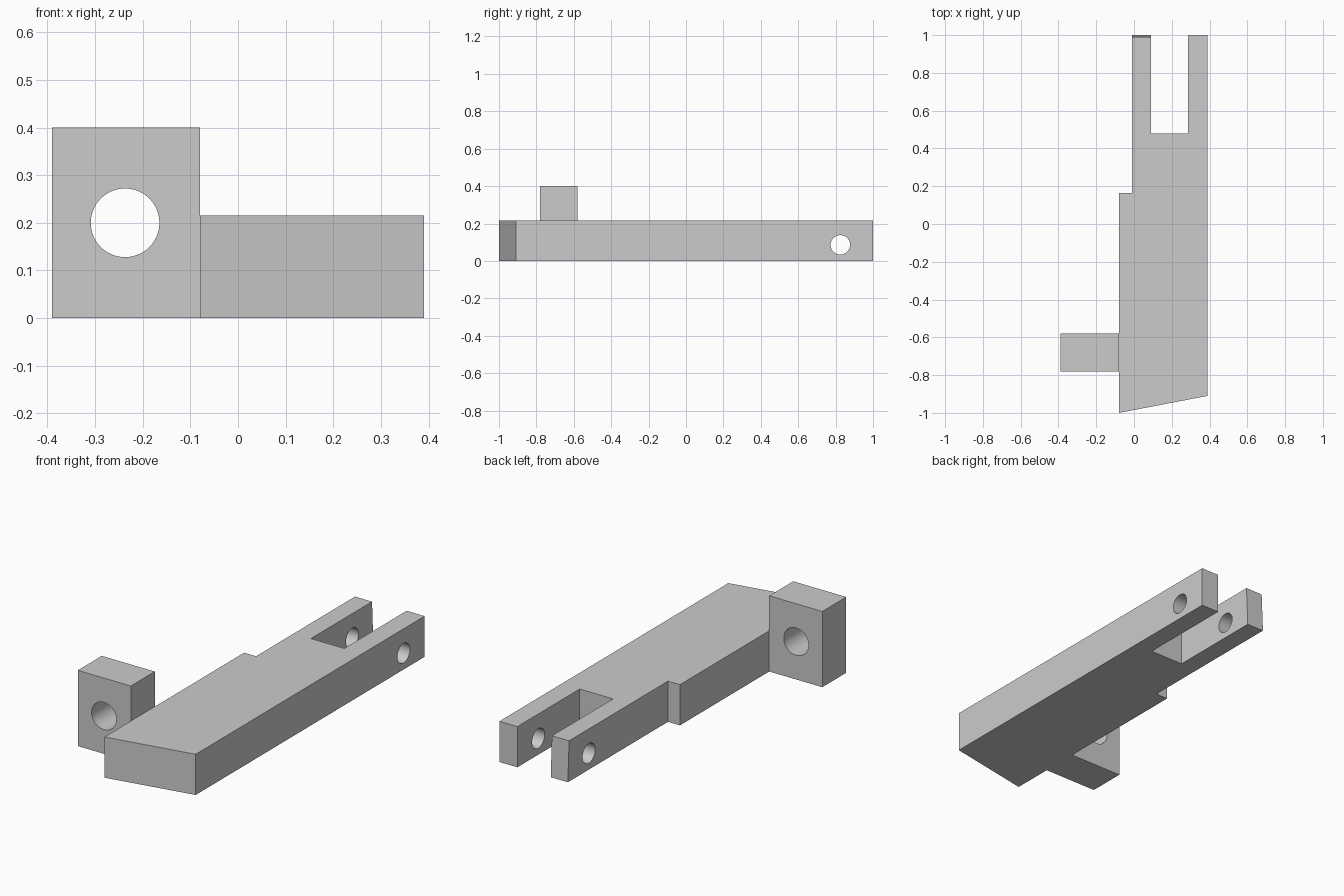
import bpy
import bmesh
import math

cube = bpy.data.objects.get("Cube")
if cube:
    bpy.data.objects.remove(cube)

grey = bpy.data.materials.new("plain_grey")
grey.use_nodes = True
colour = (0.6, 0.6, 0.6, 1)
grey.diffuse_color = colour
grey.node_tree.nodes["Principled BSDF"].inputs["Base Color"].default_value = colour


def prism(name, outline, height):
    """Extrude a plan outline up from the ground."""
    bm = bmesh.new()
    base = bm.faces.new([bm.verts.new((x, y, 0)) for x, y in outline])
    top = bmesh.ops.extrude_face_region(bm, geom=[base])["geom"]
    bmesh.ops.translate(bm, vec=(0, 0, height),
                        verts=[v for v in top if isinstance(v, bmesh.types.BMVert)])
    bmesh.ops.recalc_face_normals(bm, faces=bm.faces)
    mesh = bpy.data.meshes.new(name)
    bm.to_mesh(mesh)
    bm.free()
    mesh.materials.append(grey)
    obj = bpy.data.objects.new(name, mesh)
    bpy.context.collection.objects.link(obj)
    return obj


def drill(obj, name, centre, radius, rotation):
    """Bore a round hole right through the part, then smooth its wall."""
    bpy.ops.mesh.primitive_cylinder_add(vertices=64, radius=radius, depth=1.2,
                                        location=centre, rotation=rotation)
    cutter = bpy.context.object
    cutter.name = name
    cutter.data.materials.append(grey)
    cutter.hide_render = True
    mod = obj.modifiers.new("hole", "BOOLEAN")
    mod.operation = "DIFFERENCE"
    mod.solver = "EXACT"
    mod.object = cutter
    bpy.ops.object.select_all(action="DESELECT")
    bpy.context.view_layer.objects.active = obj
    obj.select_set(True)
    bpy.ops.object.modifier_apply(modifier=mod.name)
    bpy.data.objects.remove(cutter)
    bpy.ops.object.shade_smooth_by_angle(angle=math.radians(30))


# Arm with slanted front, stepped side and forked back
arm = prism("forked_arm", [
    (-0.08, -1), (0.39, -0.91), (0.39, 1), (0.285, 1), (0.285, 0.48),
    (0.09, 0.48), (0.09, 1), (-0.01, 1), (-0.01, 0.165), (-0.08, 0.165)], 0.215)

# The narrow prong's end leans in slightly at the top
for v in arm.data.vertices:
    if v.co.y > 0.9 and v.co.x < 0.2 and v.co.z > 0.1:
        v.co.y -= 0.01

# Pin hole through both prongs
drill(arm, "pin_cutter", (0.19, 0.825, 0.086), 0.052, (0, math.pi / 2, 0))

# Upright side lug with its bore
lug = prism("side_lug", [(-0.39, -0.78), (-0.08, -0.78), (-0.08, -0.58), (-0.39, -0.58)], 0.4)
drill(lug, "bore_cutter", (-0.237, -0.68, 0.2), 0.072, (math.pi / 2, 0, 0))
